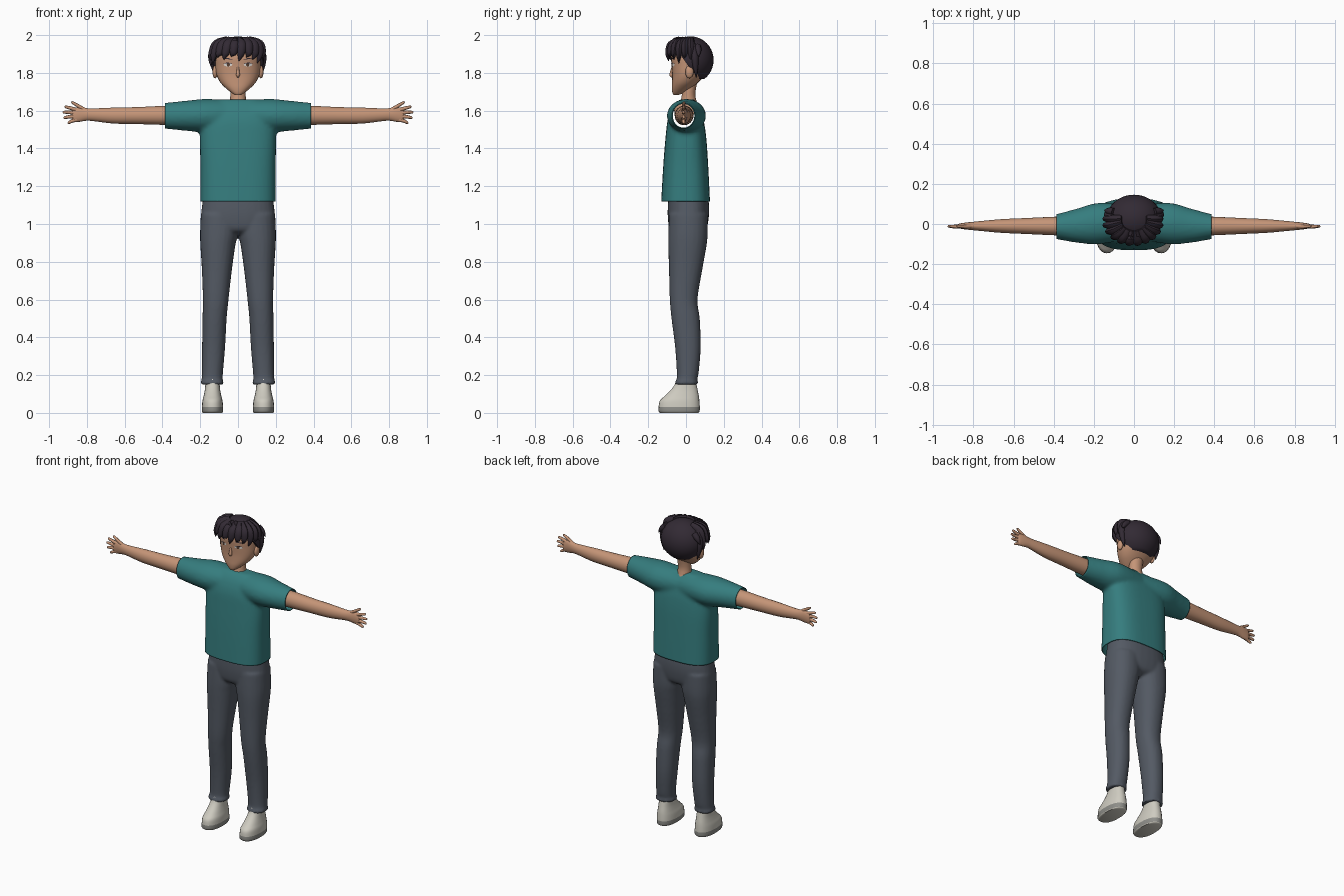
import bpy, bmesh, math
from mathutils import Vector
from mathutils.bvhtree import BVHTree

if "Cube" in bpy.data.objects:
    bpy.data.objects.remove(bpy.data.objects["Cube"])


def material(name, r, g, b):
    m = bpy.data.materials.new(name)
    m.diffuse_color = (r, g, b, 1)
    m.use_nodes = True
    m.node_tree.nodes["Principled BSDF"].inputs["Base Color"].default_value = m.diffuse_color
    return m


SKIN = material("skin", 0.56, 0.30, 0.185)
TEAL = material("teal cloth", 0.036, 0.205, 0.21)
GREY = material("slate cloth", 0.088, 0.102, 0.127)
HAIR = material("dark hair", 0.032, 0.023, 0.034)
SHOE = material("off white", 0.62, 0.60, 0.53)
SOLE = material("sole grey", 0.27, 0.27, 0.25)
WHITE = material("eye white", 0.75, 0.72, 0.68)
BROWN = material("iris brown", 0.10, 0.05, 0.03)


def finish(name, bm, *mats, smooth=True):
    bmesh.ops.recalc_face_normals(bm, faces=bm.faces)
    me = bpy.data.meshes.new(name)
    bm.to_mesh(me)
    bm.free()
    for m in mats:
        me.materials.append(m)
    ob = bpy.data.objects.new(name, me)
    bpy.context.collection.objects.link(ob)
    if smooth:
        bpy.context.view_layer.objects.active = ob
        ob.select_set(True)
        bpy.ops.object.shade_smooth_by_angle(angle=math.radians(45))
        ob.select_set(False)
    return ob


def spline(rows, steps):
    """Catmull-Rom interpolation through rows of numbers."""
    rows = [Vector(r) for r in rows]
    pts = [rows[0]] + rows + [rows[-1]]
    out = []
    for a, b, c, d in zip(pts, pts[1:], pts[2:], pts[3:]):
        for k in range(steps):
            t = k / steps
            out.append(0.5 * (2 * b + (c - a) * t + (2 * a - 5 * b + 4 * c - d) * t * t
                              + (3 * b - a - 3 * c + d) * t ** 3))
    return out + [rows[-1]]


def loft(bm, rows, axis="z", power=2.0, n=24, steps=4):
    """Rows are (position, centre 1, centre 2, radius 1, radius 2)."""
    rings = []
    for t, c1, c2, r1, r2 in spline(rows, steps):
        ring = []
        for i in range(n):
            a = 2 * math.pi * i / n
            u, v = math.cos(a), math.sin(a)
            p = c1 + r1 * math.copysign(abs(u) ** (2 / power), u)
            q = c2 + r2 * math.copysign(abs(v) ** (2 / power), v)
            ring.append(bm.verts.new((p, q, t) if axis == "z" else (t, p, q)))
        rings.append(ring)
    for a, b in zip(rings, rings[1:]):
        for i in range(n):
            bm.faces.new((a[i], a[(i + 1) % n], b[(i + 1) % n], b[i]))
    bm.faces.new(rings[0])
    bm.faces.new(rings[-1])


def fb(z, rx, front, back, cx=0.0):
    return (z, cx, (front + back) / 2, rx, (back - front) / 2)


def tube(bm, pts, n=10, flat=1.0):
    """Tapered tube through (x, y, z, radius) points, optionally flattened in y."""
    path = spline(pts, 4)
    rings = []
    for i, p in enumerate(path):
        d = (path[min(i + 1, len(path) - 1)] - path[max(i - 1, 0)]).to_3d().normalized()
        ref = Vector((0, 1, 0)) if abs(d.y) < 0.9 else Vector((1, 0, 0))
        u = d.cross(ref).normalized()
        v = d.cross(u)
        rings.append([bm.verts.new(p.to_3d() + p[3] * (math.cos(a) * u + flat * math.sin(a) * v))
                      for a in (2 * math.pi * k / n for k in range(n))])
    for a, b in zip(rings, rings[1:]):
        for i in range(n):
            bm.faces.new((a[i], a[(i + 1) % n], b[(i + 1) % n], b[i]))
    bm.faces.new(rings[0])
    bm.faces.new(rings[-1])


def fuse(bm, voxel, rounds):
    """Merge overlapping closed shells into one smooth skin."""
    ob = finish("fuse_helper", bm, smooth=False)
    r = ob.modifiers.new("merge", "REMESH")
    r.mode, r.voxel_size = "VOXEL", voxel
    s = ob.modifiers.new("soften", "SMOOTH")
    s.iterations = rounds
    out = bmesh.new()
    out.from_object(ob, bpy.context.evaluated_depsgraph_get())
    bpy.data.objects.remove(ob)
    return out


def cut(bm, co, no, fill=False):
    """Remove everything on the side the normal points to."""
    geo = bm.verts[:] + bm.edges[:] + bm.faces[:]
    res = bmesh.ops.bisect_plane(bm, geom=geo, plane_co=co, plane_no=no, clear_outer=True)
    if fill:
        edges = [e for e in res["geom_cut"] if isinstance(e, bmesh.types.BMEdge)]
        bmesh.ops.edgeloop_fill(bm, edges=edges)


def ball(bm, centre, radii, segs=32):
    vs = bmesh.ops.create_uvsphere(bm, u_segments=segs, v_segments=segs // 2, radius=1)["verts"]
    for v in vs:
        v.co = Vector(centre) + Vector(v.co[i] * radii[i] for i in range(3))


# Shirt: boxy torso and sleeves, open at the hems
bm = bmesh.new()
loft(bm, [fb(1.07, .2, -.132, .128), fb(1.12, .2, -.131, .127), fb(1.3, .199, -.121, .118),
          fb(1.45, .202, -.109, .108), fb(1.55, .197, -.097, .093), fb(1.62, .175, -.07, .068),
          fb(1.66, .11, -.035, .045)], power=2.8, n=40)
for s in (-1, 1):
    loft(bm, [(0, .008, 1.57, .08, .085), (s * .17, .003, 1.573, .103, .089),
              (s * .28, -.008, 1.573, .086, .079), (s * .385, -.013, 1.573, .063, .069),
              (s * .43, -.013, 1.573, .058, .065)], "x")
bm = fuse(bm, .011, 5)
cut(bm, (0, 0, 1.12), (0, 0, -1))
cut(bm, (.387, 0, 0), (1, 0, 0))
cut(bm, (-.387, 0, 0), (-1, 0, 0))
shirt = finish("shirt", bm, TEAL)
shell = shirt.modifiers.new("cloth", "SOLIDIFY")
shell.thickness, shell.offset = .005, -1

# Trousers: hips and two legs
bm = bmesh.new()
loft(bm, [fb(1.17, .18, -.09, .112), fb(1.1, .19, -.096, .122), fb(1.03, .196, -.096, .12),
          fb(.97, .185, -.085, .105), fb(.945, .12, -.05, .06)], power=2.4, n=32)
for s in (-1, 1):
    loft(bm, [fb(1.05, .1, -.09, .115, s * .097), fb(.95, .1, -.094, .115, s * .101),
              fb(.88, .092, -.094, .108, s * .107), fb(.75, .079, -.09, .085, s * .112),
              fb(.6, .068, -.086, .061, s * .118), fb(.5, .064, -.077, .073, s * .124),
              fb(.35, .061, -.058, .078, s * .129), fb(.22, .056, -.049, .068, s * .135),
              fb(.175, .056, -.05, .06, s * .137), fb(.165, .061, -.058, .064, s * .137),
              fb(.15, .059, -.057, .062, s * .137)], power=2.2)
finish("trousers", fuse(bm, .009, 3), GREY)

# Shoes with a darker sole band
for s in (-1, 1):
    bm = bmesh.new()
    loft(bm, [fb(0, .051, -.137, .066, s * .135), fb(.008, .056, -.145, .072, s * .135),
              fb(.032, .056, -.145, .073, s * .135), fb(.065, .053, -.138, .071, s * .135),
              fb(.09, .047, -.112, .068, s * .135), fb(.12, .041, -.082, .062, s * .135),
              fb(.15, .038, -.06, .056, s * .135), fb(.18, .036, -.05, .05, s * .135)], power=2.3)
    for f in bm.faces:
        f.material_index = int(.004 < f.calc_center_median().z < .033)
    finish("shoe", bm, SHOE, SOLE)

# Arms and hands
for s in (-1, 1):
    bm = bmesh.new()
    loft(bm, [(s * .28, -.01, 1.575, .05, .052), (s * .4, -.01, 1.575, .046, .05),
              (s * .53, -.01, 1.574, .04, .045), (s * .66, -.01, 1.574, .034, .042),
              (s * .76, -.01, 1.578, .025, .034), (s * .8, -.01, 1.58, .021, .033),
              (s * .84, -.01, 1.58, .017, .039), (s * .87, -.01, 1.576, .012, .036),
              (s * .88, -.01, 1.576, .006, .028)], "x")
    for x0, z0, x1, z1 in ((.85, 1.602, .918, 1.62), (.855, 1.586, .928, 1.592),
                           (.855, 1.569, .924, 1.563), (.85, 1.552, .903, 1.536),
                           (.80, 1.597, .882, 1.643)):
        tube(bm, [(s * x0, -.01, z0, .011), (s * (x0 + x1) / 2, -.013, (z0 + z1) / 2 + .002, .0095),
                  (s * (x1 - .006), -.011, z1, .007), (s * x1, -.01, z1, .002)], 8)
    finish("arm", bm, SKIN)

# Neck, flaring into the collar
bm = bmesh.new()
loft(bm, [fb(1.58, .07, -.06, .07), fb(1.63, .053, -.062, .062), fb(1.652, .043, -.03, .055),
          fb(1.7, .041, -.02, .05), fb(1.8, .045, -.01, .07)])
finish("neck", bm, SKIN)

# Head with pointed chin
bm = bmesh.new()
loft(bm, [fb(1.682, .014, -.066, -.042), fb(1.695, .035, -.072, -.01), fb(1.72, .066, -.075, .03),
          fb(1.75, .094, -.074, .065), fb(1.79, .114, -.073, .1), fb(1.84, .121, -.076, .122),
          fb(1.89, .12, -.078, .125), fb(1.94, .095, -.055, .1), fb(1.97, .04, -.01, .06)],
     power=2.2, n=32)
face = BVHTree.FromBMesh(bm)
finish("head", bm, SKIN)
bm = bmesh.new()
tube(bm, [(0, -.07, 1.84, .004), (0, -.077, 1.80, .009), (0, -.077, 1.787, .01),
          (0, -.07, 1.777, .004)])
finish("nose", bm, SKIN)
for s in (-1, 1):
    bm = bmesh.new()
    ball(bm, (s * .121, .018, 1.805), (.014, .022, .034), 16)
    finish("ear", bm, SKIN)


# Thin painted face plates laid onto the head surface
def plate(name, outline, mat, lift):
    bm = bmesh.new()
    vs = []
    for x, z in outline:
        hit = face.ray_cast(Vector((x, -1, z)), Vector((0, 1, 0)))[0]
        vs.append(bm.verts.new((x, hit.y - lift, z)))
    bm.faces.new(vs)
    bmesh.ops.triangulate(bm, faces=bm.faces)
    finish(name, bm, mat, smooth=False)


def oval(cx, cz, rx, rz):
    return [(cx + rx * math.cos(k * math.pi / 6), cz + rz * math.sin(k * math.pi / 6))
            for k in range(12)]


for s in (-1, 1):
    plate("eye_white", oval(s * .053, 1.843, .024, .009), WHITE, .003)
    plate("iris", oval(s * .051, 1.843, .009, .009), BROWN, .005)
    lid = [(s * x, z) for x, z in ((.027, 1.846), (.04, 1.853), (.06, 1.855), (.081, 1.848),
                                   (.06, 1.850), (.04, 1.849))]
    plate("eyelash", lid, HAIR, .006)
    plate("eyebrow", [(s * x, z) for x, z in ((.025, 1.868), (.055, 1.880), (.086, 1.873),
                                               (.055, 1.873))], HAIR, .004)

# Hair cap, trimmed along the hairline
bm = bmesh.new()
ball(bm, (0, .025, 1.868), (.137, .121, .125), 40)
cut(bm, (0, 0, 1.768), (0, 0, -1), True)
cut(bm, (0, .06, 1.77), (0, -1.4, -1), True)
finish("hair_cap", bm, HAIR)

# Overlapping fringe locks swept from the crown
bm = bmesh.new()
drops = (1.835, 1.865, 1.85, 1.88, 1.868, 1.885, 1.862, 1.882, 1.87, 1.85, 1.868, 1.835)
for i, end in enumerate(drops):
    a = math.radians(-99 + 18 * i)
    sx, sy = math.sin(a), -math.cos(a)
    pts = [(.45 * .13 * sx, .02 + .05 * sy, 1.972, .022), (.112 * sx, .01 + .088 * sy, 1.95, .027),
           (.132 * sx - .004, .01 + .104 * sy, 1.91, .021),
           (.136 * sx - .010, .01 + .106 * sy, (1.91 + end) / 2, .013),
           (.130 * sx - .016, .01 + .104 * sy, end, .001)]
    tube(bm, pts, 8, .8)
finish("fringe", bm, HAIR)

# Side locks falling behind the ears and stray tufts
bm = bmesh.new()
for s in (-1, 1):
    tube(bm, [(s * .105, .03, 1.95, .02), (s * .13, .045, 1.89, .02),
              (s * .128, .05, 1.83, .014), (s * .118, .055, 1.775, .001)], 8)
    tube(bm, [(s * .1, .06, 1.94, .02), (s * .128, .065, 1.915, .016),
              (s * .148, .068, 1.885, .001)], 8)
finish("side_locks", bm, HAIR)
